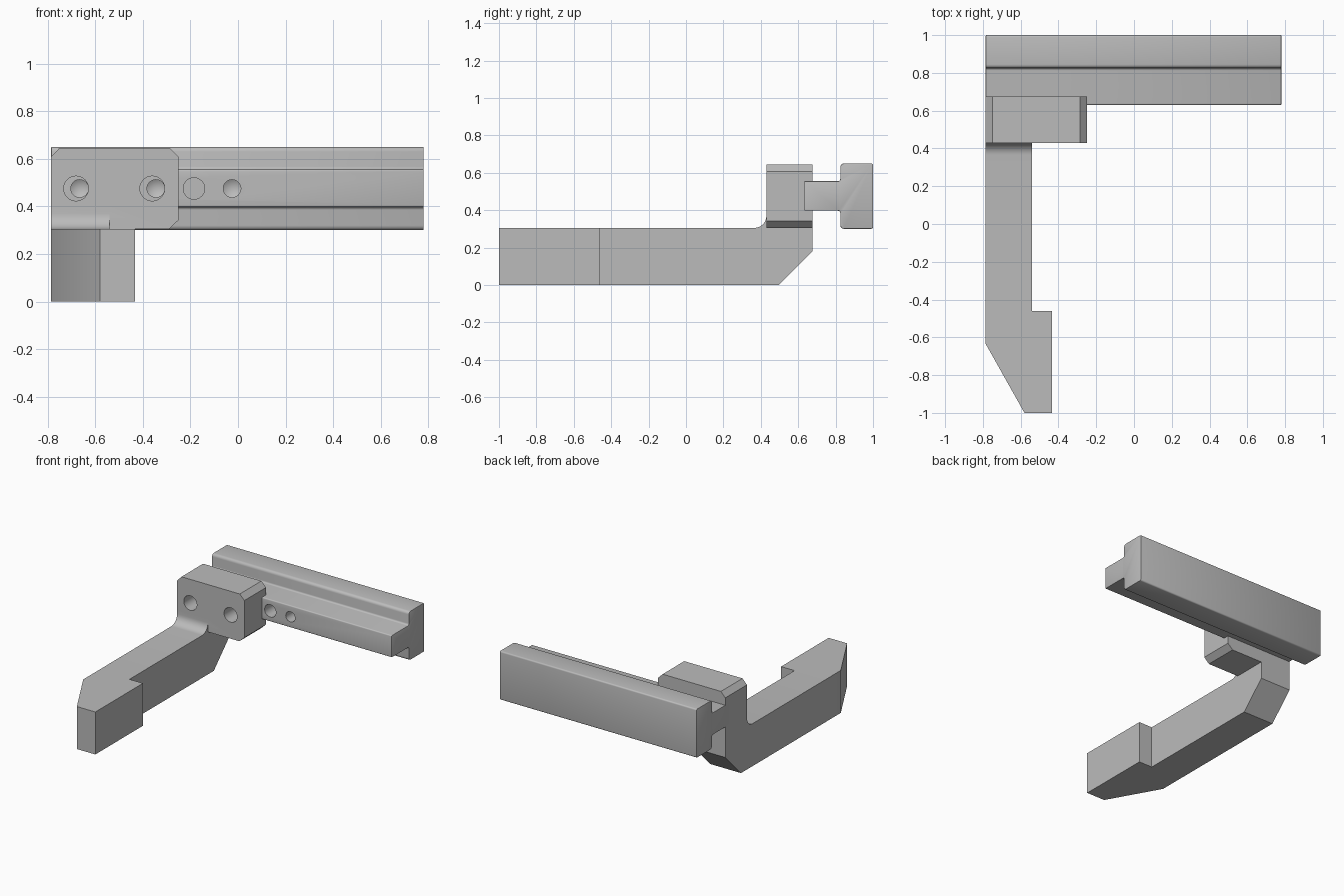
import bpy, bmesh, math
from mathutils import Vector, Matrix

cube = bpy.data.objects.get("Cube")
if cube:
    bpy.data.objects.remove(cube, do_unlink=True)

steel = bpy.data.materials.new("grey_metal")
steel.use_nodes = True
GREY = (0.5, 0.5, 0.5, 1)
steel.diffuse_color = GREY
steel.node_tree.nodes["Principled BSDF"].inputs["Base Color"].default_value = GREY


def finish(name, bm):
    bmesh.ops.recalc_face_normals(bm, faces=bm.faces)
    mesh = bpy.data.meshes.new(name)
    bm.to_mesh(mesh)
    bm.free()
    mesh.materials.append(steel)
    ob = bpy.data.objects.new(name, mesh)
    bpy.context.collection.objects.link(ob)
    return ob


def rounded(corners, steps=4):
    """Round the corners of an outline given as (u, v, radius)."""
    out = []
    for i, (u, v, r) in enumerate(corners):
        p = Vector((u, v))
        a = Vector(corners[i - 1][:2]) - p
        b = Vector(corners[(i + 1) % len(corners)][:2]) - p
        if r == 0:
            out.append(p)
            continue
        a, b = a.normalized() * r, b.normalized() * r
        for k in range(steps + 1):
            t = k / steps * math.pi / 2
            out.append(p + a * (1 - math.sin(t)) + b * (1 - math.cos(t)))
    return out


def extrude(name, outline, axis, lo, hi, bevel=0):
    """Extrude an outline along an axis; the other two axes keep their order."""
    def place(p, d):
        c = list(p)
        c.insert("xyz".index(axis), d)
        return c
    bm = bmesh.new()
    cap = bm.faces.new([bm.verts.new(place(p, lo)) for p in outline])
    moved = bmesh.ops.extrude_face_region(bm, geom=[cap], use_keep_orig=True)["geom"]
    for v in moved:
        if isinstance(v, bmesh.types.BMVert):
            v.co["xyz".index(axis)] = hi
    bmesh.ops.recalc_face_normals(bm, faces=bm.faces)
    if bevel:
        caps = [f for f in bm.faces if abs(f.normal["xyz".index(axis)]) > 0.9]
        edges = list({e for f in caps for e in f.edges})
        bmesh.ops.bevel(bm, geom=edges, offset=bevel, segments=2, profile=0.5, affect="EDGES")
    return finish(name, bm)


def drill(name, x, y, z, r, depth, tip=0):
    """Drill-shaped cutter entering along +y, with an optional pointed end."""
    start = y - 0.03
    rings = [(r, start), (r, y + depth)]
    bm = bmesh.new()
    n = 32
    loops = []
    for rad, yy in rings:
        loops.append([bm.verts.new((x + rad * math.cos(2 * math.pi * k / n), yy,
                                    z + rad * math.sin(2 * math.pi * k / n))) for k in range(n)])
    bm.faces.new(loops[0])
    apex = bm.verts.new((x, y + depth + tip, z)) if tip else None
    for k in range(n):
        j = (k + 1) % n
        bm.faces.new((loops[0][k], loops[0][j], loops[1][j], loops[1][k]))
        if apex:
            bm.faces.new((loops[1][k], loops[1][j], apex))
    if not apex:
        bm.faces.new(loops[1])
    return finish(name, bm)


def combine(target, tools, operation):
    """Apply booleans and remove the tool objects."""
    for tool in tools:
        mod = target.modifiers.new("bool", "BOOLEAN")
        mod.operation, mod.object, mod.solver = operation, tool, "EXACT"
        dg = bpy.context.evaluated_depsgraph_get()
        mesh = bpy.data.meshes.new_from_object(target.evaluated_get(dg))
        target.modifiers.clear()
        target.data = mesh
        bpy.data.objects.remove(tool, do_unlink=True)


def smooth(ob):
    bpy.ops.object.select_all(action="DESELECT")
    ob.select_set(True)
    bpy.context.view_layer.objects.active = ob
    bpy.ops.object.shade_smooth_by_angle(angle=math.radians(30))


LEFT, HOLE_Z = -0.785, 0.475

# T-shaped rail with softened edges
section = rounded([
    (1.0, 0.30, 0.01), (1.0, 0.65, 0.01), (0.825, 0.65, 0.02), (0.825, 0.555, 0.012),
    (0.63, 0.555, 0.008), (0.63, 0.397, 0.008), (0.825, 0.397, 0.012), (0.825, 0.30, 0.02)])
rail = extrude("t_rail", section, "x", LEFT, 0.78, bevel=0.004)
holes = [drill("drill", x, 0.63, HOLE_Z, 0.037, 0.13, 0.022) for x in (-0.665, -0.345, -0.025)]
holes.append(drill("drill", -0.185, 0.63, HOLE_Z, 0.045, 0.1))
combine(rail, holes, "DIFFERENCE")
smooth(rail)

# Mounting block with chamfered corners
block = extrude("bracket_arm", [
    (LEFT, 0.305), (-0.29, 0.305), (-0.25, 0.342), (-0.25, 0.608),
    (-0.287, 0.645), (-0.75, 0.645), (LEFT, 0.608)], "y", 0.43, 0.675)

# Arm rising into the block through a fillet, with an angled heel
arm_side = rounded([
    (-0.55, 0, 0), (0.497, 0, 0), (0.675, 0.18, 0), (0.675, 0.4, 0),
    (0.43, 0.4, 0), (0.43, 0.305, 0.065), (-0.55, 0.305, 0)], steps=8)
arm = extrude("arm", arm_side, "x", LEFT, -0.54)

# Widened finger end, cut at an angle
finger = extrude("finger", [
    (LEFT, -0.46), (LEFT, -0.635), (-0.58, -1.0), (-0.433, -1.0), (-0.433, -0.46)],
    "z", 0, 0.305)
combine(block, [arm, finger], "UNION")

# Clearance holes through the block
combine(block, [drill("drill", x, 0.43, HOLE_Z, 0.052, 0.3) for x in (-0.68, -0.36)], "DIFFERENCE")
smooth(block)
